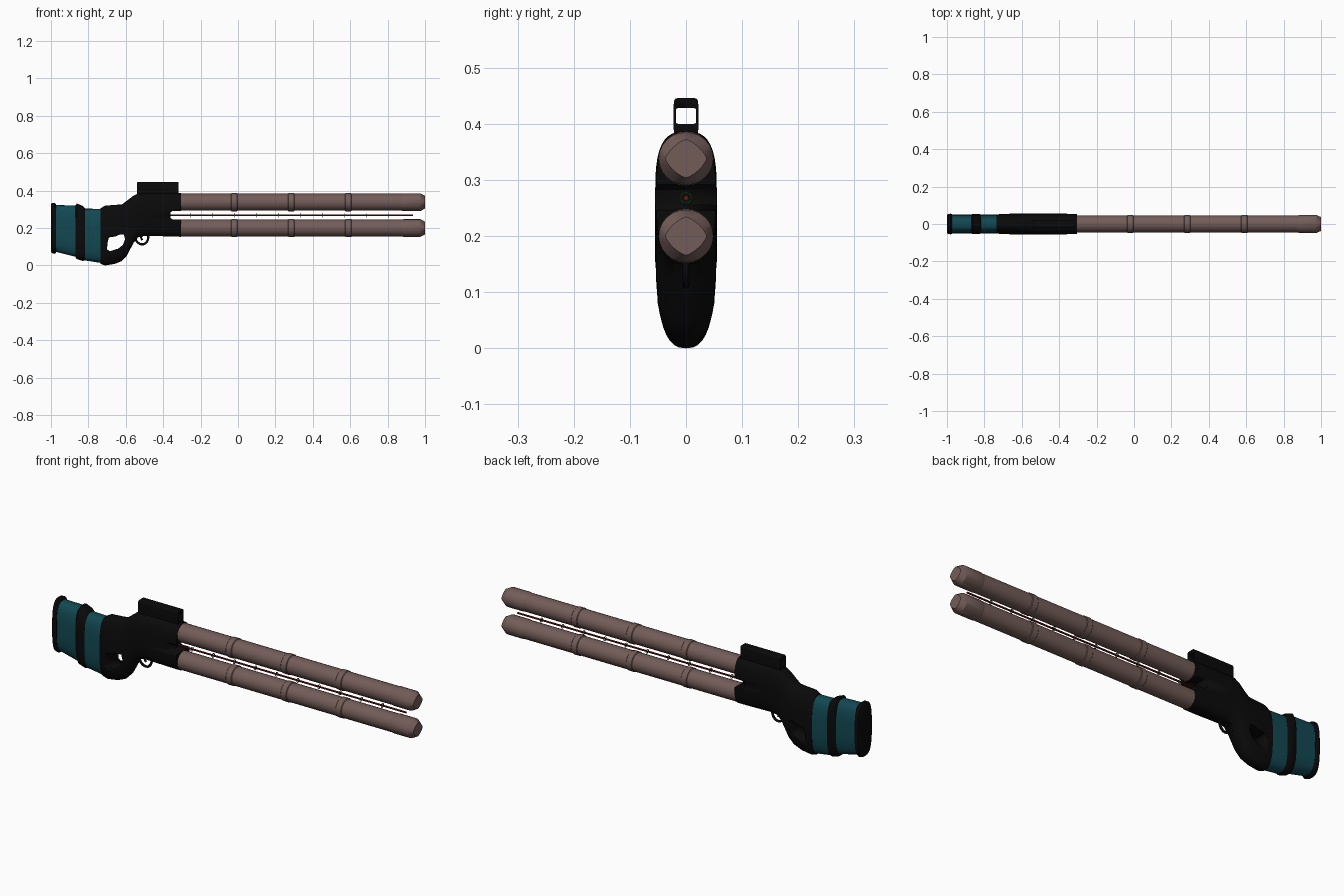
import bpy, bmesh, math

if "Cube" in bpy.data.objects:
    bpy.data.objects.remove(bpy.data.objects["Cube"])

def mat(name, rgb):
    m = bpy.data.materials.new(name)
    m.diffuse_color = (*rgb, 1)
    m.use_nodes = True
    m.node_tree.nodes["Principled BSDF"].inputs["Base Color"].default_value = m.diffuse_color
    return m

BLACK = mat("matte black", (0.003, 0.003, 0.003))
TEAL = mat("dark teal", (0.006, 0.065, 0.085))
BROWN = mat("dusty brown", (0.17, 0.108, 0.098))
RED = mat("deep red", (0.16, 0.005, 0.006))
GREEN = mat("deep green", (0.008, 0.08, 0.01))

def finish(name, bm, m, angle=35):
    bmesh.ops.recalc_face_normals(bm, faces=bm.faces)
    me = bpy.data.meshes.new(name)
    bm.to_mesh(me)
    bm.free()
    ob = bpy.data.objects.new(name, me)
    bpy.context.collection.objects.link(ob)
    me.materials.append(m)
    activate(ob)
    bpy.ops.object.shade_smooth_by_angle(angle=math.radians(angle))
    return ob

def activate(ob):
    bpy.ops.object.select_all(action='DESELECT')
    ob.select_set(True)
    bpy.context.view_layer.objects.active = ob

def loft(name, sections, m, sides=32, angle=35):
    """Superellipse sections (x, z low, z high, half width, exponent) joined along x."""
    bm = bmesh.new()
    rings = []
    for x, lo, hi, w, n in sections:
        ring = []
        for i in range(sides):
            a = 2 * math.pi * i / sides
            c, s = math.cos(a), math.sin(a)
            y = w * math.copysign(abs(c) ** (2 / n), c)
            z = (lo + hi) / 2 + (hi - lo) / 2 * math.copysign(abs(s) ** (2 / n), s)
            ring.append(bm.verts.new((x, y, z)))
        rings.append(ring)
    for a, b in zip(rings, rings[1:]):
        for i in range(sides):
            j = (i + 1) % sides
            bm.faces.new((a[i], a[j], b[j], b[i]))
    bm.faces.new(rings[0])
    bm.faces.new(rings[-1])
    return finish(name, bm, m, angle)

def prism(name, pts, half, m):
    """Side outline (x, z) extruded across y."""
    bm = bmesh.new()
    f = bm.faces.new([bm.verts.new((x, -half, z)) for x, z in pts])
    new = bmesh.ops.extrude_face_region(bm, geom=[f])["geom"]
    for v in new:
        if isinstance(v, bmesh.types.BMVert):
            v.co.y = half
    return finish(name, bm, m)

def cut(ob, cutter):
    cutter.hide_render = True
    mod = ob.modifiers.new("cut", 'BOOLEAN')
    mod.operation, mod.object, mod.solver = 'DIFFERENCE', cutter, 'EXACT'
    activate(ob)
    bpy.ops.object.modifier_apply(modifier=mod.name)
    bpy.data.objects.remove(cutter)

# Stock: butt pad, two teal panels and the band between them
loft("butt_pad", [(-1.0, .075, .325, .046, 3), (-.995, .066, .335, .054, 3),
                  (-.98, .062, .335, .055, 3), (-.972, .068, .326, .051, 3)], BLACK)
loft("rear_stock_panel", [(-.975, .073, .323, .05, 3), (-.86, .044, .32, .05, 3)], TEAL)
loft("stock_band", [(-.868, .042, .322, .05, 3), (-.862, .034, .331, .054, 3),
                    (-.83, .024, .318, .054, 3), (-.818, .027, .305, .05, 3)], BLACK)
loft("front_stock_panel", [(-.825, .028, .304, .05, 3), (-.73, .013, .302, .05, 2.8)], TEAL)

# Receiver and grip, with thumbhole and slot between the barrel sockets
receiver = loft("receiver_and_grip", [
    (-.735, .008, .305, .051, 2.7), (-.71, 0, .32, .053, 2.6), (-.66, .008, .323, .055, 2.6),
    (-.62, .024, .327, .055, 2.6), (-.595, .05, .345, .055, 2.7), (-.56, .118, .372, .055, 2.9),
    (-.535, .15, .385, .055, 3), (-.50, .158, .386, .055, 3), (-.35, .155, .386, .055, 3),
    (-.305, .153, .387, .053, 2.8)], BLACK, 40)
cut(receiver, prism("thumbhole_cutter", [
    (-.69, .15), (-.655, .155), (-.63, .166), (-.61, .166), (-.604, .14), (-.615, .11),
    (-.64, .09), (-.685, .076), (-.70, .085), (-.698, .12)], .1, BLACK))
cut(receiver, prism("slot_cutter", [(-.362, .255), (-.35, .246), (-.25, .246),
                                    (-.25, .292), (-.35, .292), (-.362, .283)], .1, BLACK))

# Hollow sight on top
sight = loft("sight_tube", [(-.54, .378, .444, .021, 8), (-.535, .378, .446, .022, 8),
                            (-.318, .378, .446, .022, 8)], BLACK, 32, 30)
cut(sight, loft("sight_cutter", [(-.6, .4, .428, .018, 10), (-.2, .4, .428, .018, 10)], BLACK))

# Trigger and guard as round bars
def bar(name, pts, r, m):
    cu = bpy.data.curves.new(name, 'CURVE')
    cu.dimensions = '3D'
    cu.bevel_depth, cu.bevel_resolution, cu.resolution_u = r, 2, 4
    cu.use_fill_caps = True
    sp = cu.splines.new('BEZIER')
    sp.bezier_points.add(len(pts) - 1)
    for p, (x, z) in zip(sp.bezier_points, pts):
        p.co = (x, 0, z)
        p.handle_left_type = p.handle_right_type = 'AUTO'
    cu.materials.append(m)
    ob = bpy.data.objects.new(name, cu)
    bpy.context.collection.objects.link(ob)
    activate(ob)
    bpy.ops.object.convert(target='MESH')

bar("trigger_guard", [(-.55, .145), (-.535, .122), (-.508, .113), (-.486, .128), (-.478, .165)], .006, BLACK)
bar("trigger", [(-.51, .165), (-.518, .15), (-.512, .135)], .005, BLACK)

# Two barrels with collars and faceted muzzles
def round_part(name, z, steps, m, sides=24):
    loft(name, [(x, z - r, z + r, r * wide, n) for x, r, wide, n in steps], m, sides, 30)

for label, z in (("lower", .2), ("upper", .338)):
    round_part(label + "_barrel", z, [(-.34, .0455, 1, 2), (.9, .0455, 1, 2)], BROWN)
    round_part(label + "_muzzle", z, [(.875, .0455, 1, 2), (.885, .047, 1.04, 2),
                                      (.975, .047, 1.04, 2), (1.0, .034, 1.08, 1.4)], BROWN)
    for i, x in enumerate((-.02, .285, .59)):
        round_part(f"{label}_collar_{i + 1}", z, [(x - .017, .0455, 1, 2), (x - .014, .0485, 1, 2),
                   (x + .014, .0485, 1, 2), (x + .017, .0455, 1, 2)], BROWN)

# Thin energy rod with green rings between the barrels
round_part("energy_rod", .268, [(-.37, .0045, 1, 2), (.935, .0045, 1, 2)], RED, 10)
for i in range(10):
    bpy.ops.mesh.primitive_torus_add(major_radius=.0095, minor_radius=.0018, major_segments=16,
                                     minor_segments=6, location=(-.255 + i * .1175, 0, .268),
                                     rotation=(0, math.pi / 2, 0))
    ring = bpy.context.object
    ring.name = f"rod_ring_{i + 1}"
    ring.data.materials.append(GREEN)
